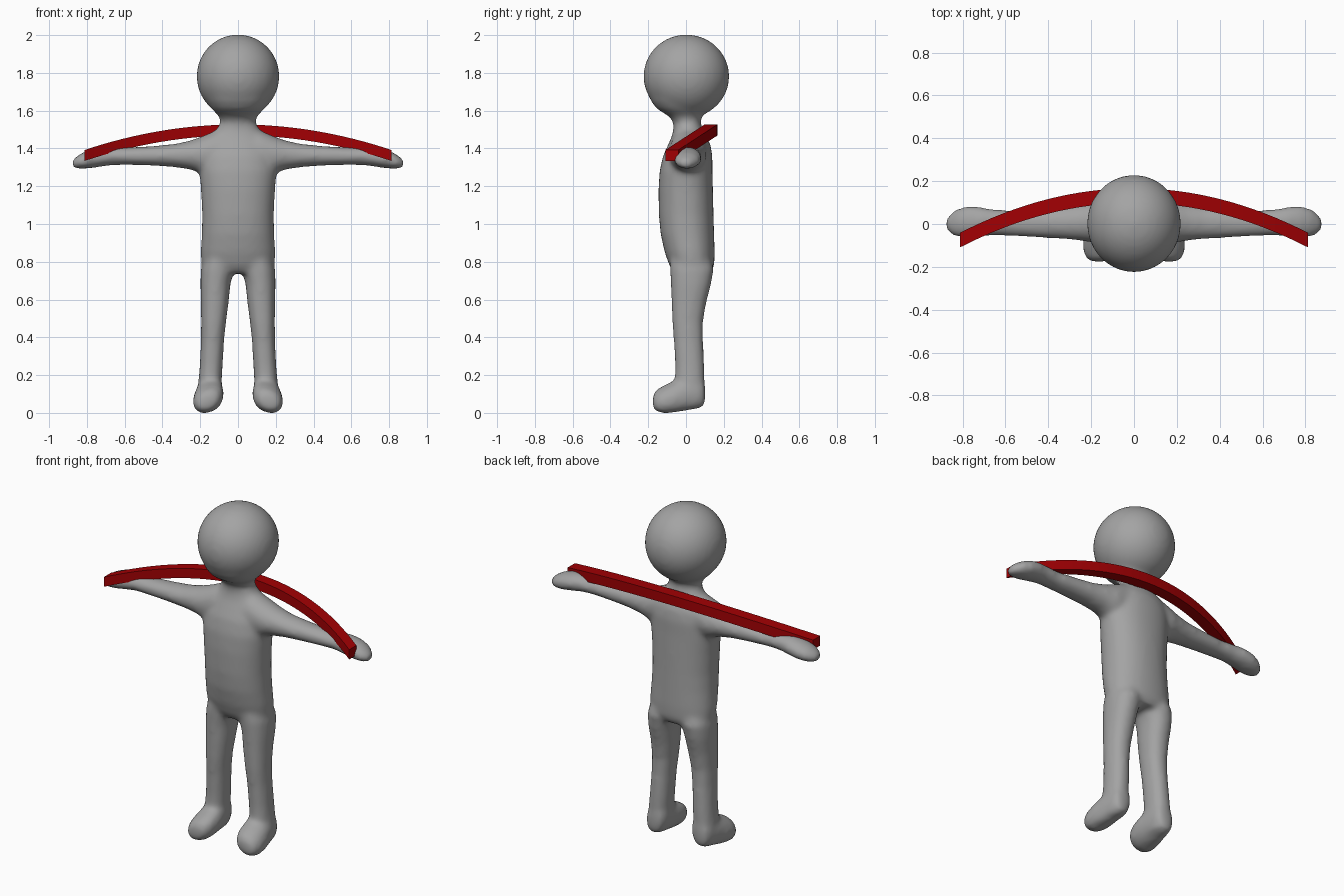
import bpy, bmesh, math
from mathutils import Vector


def material(name, rgb):
    m = bpy.data.materials.new(name)
    m.diffuse_color = (*rgb, 1)
    return m


GREY = material("plain grey", (0.37, 0.37, 0.37))
RED = material("deep red", (0.36, 0.0, 0.001))


def loft(bm, axis, rings, side=1, power=2.2, n=32, tilt=0):
    """Closed tube along an axis; ring = (position, lo_a, hi_a, lo_b, hi_b)."""
    loops = []
    for p, a0, a1, b0, b1 in rings:
        loop = []
        for i in range(n):
            t = 2 * math.pi * i / n
            c, s = math.cos(t), math.sin(t)
            a = (a0 + a1) / 2 + (a1 - a0) / 2 * math.copysign(abs(c) ** (2 / power), c)
            b = (b0 + b1) / 2 + (b1 - b0) / 2 * math.copysign(abs(s) ** (2 / power), s)
            co = {"x": (p, a, b), "y": (a, p, b), "z": (a, b, p)}[axis]
            z = co[2] + tilt * (0.18 - co[0])
            loop.append(bm.verts.new((co[0] * side, co[1], z)))
        loops.append(loop)
    faces = [bm.faces.new(loops[0]), bm.faces.new(loops[-1][::-1])]
    for l0, l1 in zip(loops, loops[1:]):
        for i in range(n):
            j = (i + 1) % n
            faces.append(bm.faces.new((l0[j], l0[i], l1[i], l1[j])))
    bmesh.ops.recalc_face_normals(bm, faces=faces)


def finish(name, bm, mat):
    me = bpy.data.meshes.new(name)
    bm.to_mesh(me)
    bm.free()
    me.materials.append(mat)
    ob = bpy.data.objects.new(name, me)
    bpy.context.collection.objects.link(ob)
    return ob


bm = bmesh.new()

# Head: slightly deep ball
ret = bmesh.ops.create_uvsphere(bm, u_segments=48, v_segments=32, radius=1)
for v in ret["verts"]:
    v.co = Vector((v.co.x * 0.219, v.co.y * 0.227 + 0.002, v.co.z * 0.221 + 1.782))

# Torso, neck and underside of the head
loft(bm, "z", [
    (0.74, -0.18, 0.18, -0.06, 0.13), (0.78, -0.194, 0.194, -0.088, 0.15),
    (0.85, -0.197, 0.197, -0.113, 0.152), (0.95, -0.192, 0.192, -0.135, 0.149),
    (1.05, -0.19, 0.19, -0.144, 0.146), (1.18, -0.196, 0.196, -0.146, 0.143),
    (1.28, -0.205, 0.205, -0.14, 0.14), (1.36, -0.20, 0.20, -0.122, 0.14),
    (1.42, -0.18, 0.18, -0.095, 0.13), (1.46, -0.15, 0.15, -0.077, 0.11),
    (1.50, -0.115, 0.115, -0.066, 0.088), (1.54, -0.09, 0.09, -0.067, 0.077),
    (1.57, -0.10, 0.10, -0.09, 0.082), (1.61, -0.14, 0.14, -0.155, 0.12),
    (1.66, -0.175, 0.175, -0.192, 0.175)])

for side in (1, -1):
    # Arm and mitten hand
    loft(bm, "x", [
        (0.0, -0.08, 0.10, 1.30, 1.50), (0.12, -0.09, 0.11, 1.27, 1.495),
        (0.19, -0.088, 0.108, 1.265, 1.465), (0.25, -0.078, 0.095, 1.288, 1.443),
        (0.33, -0.07, 0.082, 1.30, 1.425), (0.45, -0.064, 0.073, 1.309, 1.413),
        (0.58, -0.056, 0.064, 1.313, 1.406), (0.66, -0.053, 0.069, 1.312, 1.408),
        (0.72, -0.06, 0.081, 1.304, 1.408), (0.78, -0.067, 0.084, 1.295, 1.395),
        (0.83, -0.061, 0.071, 1.291, 1.375), (0.86, -0.045, 0.046, 1.293, 1.354),
        (0.881, -0.02, 0.017, 1.304, 1.335)], side, 2)
    # Leg, its top kept inside the torso
    loft(bm, "z", [
        (0.04, 0.095, 0.208, -0.06, 0.09), (0.15, 0.087, 0.211, -0.06, 0.1),
        (0.25, 0.081, 0.203, -0.058, 0.097), (0.38, 0.074, 0.196, -0.065, 0.091),
        (0.48, 0.063, 0.195, -0.073, 0.09), (0.58, 0.05, 0.196, -0.077, 0.107),
        (0.68, 0.04, 0.199, -0.08, 0.133), (0.76, 0.02, 0.197, -0.085, 0.147),
        (0.82, 0.01, 0.175, -0.085, 0.13), (0.88, 0.03, 0.14, -0.06, 0.10)], side)
    # Foot, toes turned slightly outward, sole higher on the inside
    loft(bm, "y", [
        (-0.176, 0.13, 0.198, 0.025, 0.085), (-0.161, 0.10, 0.224, 0.006, 0.115),
        (-0.12, 0.079, 0.239, -0.004, 0.138), (-0.06, 0.076, 0.236, -0.001, 0.165),
        (0.0, 0.08, 0.224, 0.008, 0.19), (0.06, 0.087, 0.212, 0.016, 0.20),
        (0.09, 0.10, 0.20, 0.025, 0.18), (0.102, 0.12, 0.18, 0.05, 0.14)],
        side, 2.2, tilt=0.2)

# Fuse everything into one soft skin
body = finish("body", bm, GREY)
fuse = body.modifiers.new("fuse", "REMESH")
fuse.mode = "VOXEL"
fuse.voxel_size = 0.013
fuse.use_smooth_shade = True
soften = body.modifiers.new("soften", "SMOOTH")
soften.factor = 0.5
soften.iterations = 14

# Curved pole behind the neck, resting on the hands
bm = bmesh.new()
rows = []
N = 32
for i in range(N + 1):
    x = -0.812 + 1.624 * i / N
    q = (x / 0.812) ** 2
    y, z = 0.133 - 0.208 * q, 1.498 - 0.135 * q
    rows.append([bm.verts.new((x, y + a * 0.034, z + b * 0.029))
                 for a, b in ((-1, -1), (1, -1), (1, 1), (-1, 1))])
for r, s in zip(rows, rows[1:]):
    for k in range(4):
        m = (k + 1) % 4
        bm.faces.new((r[k], r[m], s[m], s[k]))
bm.faces.new(rows[0])
bm.faces.new(rows[-1])
bmesh.ops.recalc_face_normals(bm, faces=bm.faces)
finish("curved_pole", bm, RED)
